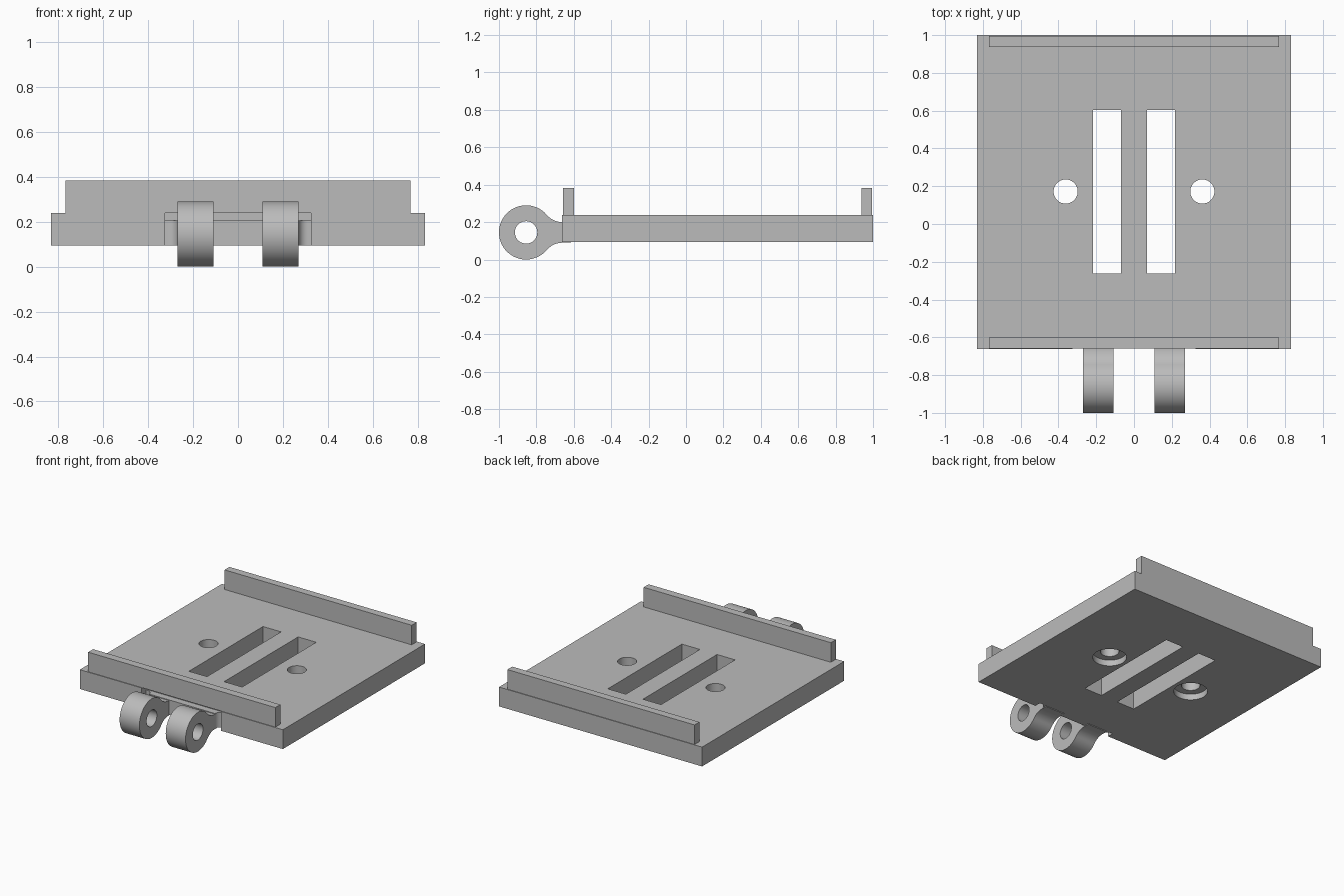
import bpy
import bmesh
from math import sin, cos, pi, atan2
from mathutils import Vector

if "Cube" in bpy.data.objects:
    bpy.data.objects.remove(bpy.data.objects["Cube"], do_unlink=True)

grey = bpy.data.materials.new("plain grey")
grey.use_nodes = True
colour = (0.5, 0.5, 0.5, 1)
grey.diffuse_color = colour
grey.node_tree.nodes["Principled BSDF"].inputs["Base Color"].default_value = colour


def prism(name, points, offset):
    """Extrude a closed outline along the offset vector."""
    bm = bmesh.new()
    face = bm.faces.new([bm.verts.new(p) for p in points])
    ext = bmesh.ops.extrude_face_region(bm, geom=[face])
    verts = [g for g in ext["geom"] if isinstance(g, bmesh.types.BMVert)]
    bmesh.ops.translate(bm, verts=verts, vec=Vector(offset))
    bmesh.ops.recalc_face_normals(bm, faces=bm.faces)
    mesh = bpy.data.meshes.new(name)
    bm.to_mesh(mesh)
    bm.free()
    mesh.materials.append(grey)
    obj = bpy.data.objects.new(name, mesh)
    bpy.context.collection.objects.link(obj)
    return obj


def box(name, x0, x1, y0, y1, z0, z1):
    outline = [(x0, y0, z0), (x1, y0, z0), (x1, y1, z0), (x0, y1, z0)]
    return prism(name, outline, (0, 0, z1 - z0))


def arc(cu, cv, r, start, end, n):
    """Points on an arc in a flat plane."""
    return [(cu + r * cos(start + (end - start) * i / n),
             cv + r * sin(start + (end - start) * i / n)) for i in range(n + 1)]


def disc(name, x, y, r, z0, z1):
    ring = arc(x, y, r, 0, 2 * pi, 48)[:-1]
    return prism(name, [(u, v, z0) for u, v in ring], (0, 0, z1 - z0))


def cut(obj, cutters):
    """Subtract each cutter and bake the result."""
    for c in cutters:
        mod = obj.modifiers.new("cut", "BOOLEAN")
        mod.operation = "DIFFERENCE"
        mod.solver = "EXACT"
        mod.object = c
    graph = bpy.context.evaluated_depsgraph_get()
    mesh = bpy.data.meshes.new_from_object(obj.evaluated_get(graph))
    obj.modifiers.clear()
    obj.data = mesh
    for c in cutters:
        bpy.data.objects.remove(c, do_unlink=True)


def smooth(obj):
    bpy.ops.object.select_all(action="DESELECT")
    obj.select_set(True)
    bpy.context.view_layer.objects.active = obj
    bpy.ops.object.shade_smooth_by_angle(angle=0.5)


# Base plate with slots, counterbored screw holes and a hinge notch
BOTTOM, TOP, FRONT = 0.095, 0.238, -0.663
plate = box("base_plate", -0.832, 0.832, FRONT, 1.0, BOTTOM, TOP)
cutters = [box("notch_cutter", -0.325, 0.325, -0.8, -0.605, 0, 0.5)]
for s in (-1, 1):
    xs = sorted((s * 0.07, s * 0.218))
    cutters.append(box("slot_cutter", *xs, -0.263, 0.604, 0, 0.5))
    cutters.append(disc("hole_cutter", s * 0.362, 0.172, 0.064, 0, 0.5))
    cutters.append(disc("bore_cutter", s * 0.362, 0.172, 0.116, 0, 0.14))
cut(plate, cutters)
smooth(plate)

# Upright rails along the front and back edges
box("front_rail", -0.767, 0.767, -0.658, -0.6, TOP, 0.383)
box("back_rail", -0.767, 0.767, 0.938, 0.995, TOP, 0.383)

# Hinge ledge set in the notch, with rounded inner corners
HINGE_Y, HINGE_Z, R, ARM = -0.855, 0.145, 0.145, 0.055
fillet = arc(0.31, -0.655, 0.04, pi, pi / 2, 8)
side = fillet + [(0.325, -0.615), (0.325, -0.6)]
outline = side + [(-x, y) for x, y in reversed(side)]
ledge = prism("hinge_ledge", [(x, y, BOTTOM) for x, y in outline], (0, 0, 0.11))
smooth(ledge)

# Hinge knuckles: a round eye blending into a flat arm
arm_y = -0.66 - HINGE_Y
blend = (arm_y ** 2 + ARM ** 2 - R ** 2) / (2 * (R - ARM))
tangent = atan2(ARM + blend, arm_y)
eye = arc(0, 0, R, tangent, 2 * pi - tangent, 48)
lower = arc(arm_y, -ARM - blend, blend, pi - tangent, pi / 2, 10)[1:]
upper = [(u, -v) for u, v in reversed(lower)]
profile = eye + lower + [(0.24, -ARM), (0.24, ARM)] + upper
for name, x0 in (("left_knuckle", 0.108), ("right_knuckle", -0.27)):
    knuckle = prism(name, [(x0, HINGE_Y + u, HINGE_Z + v) for u, v in profile],
                    (0.162, 0, 0))
    ring = arc(HINGE_Y, HINGE_Z, 0.06, 0, 2 * pi, 40)[:-1]
    pin = prism("pin_cutter", [(x0 - 0.1, u, v) for u, v in ring], (0.4, 0, 0))
    cut(knuckle, [pin])
    smooth(knuckle)
